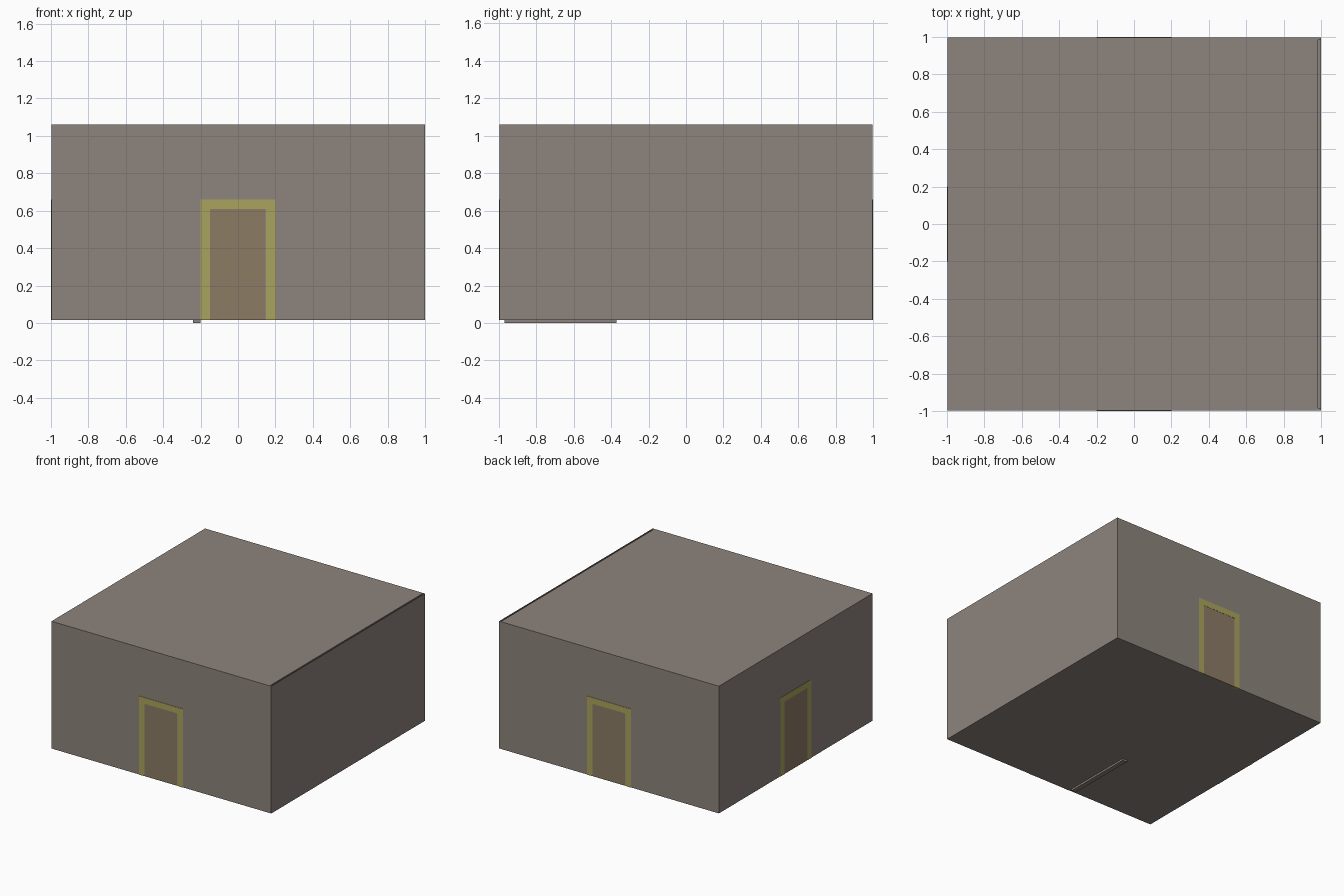
import bpy
from math import radians
from mathutils import Matrix

if "Cube" in bpy.data.objects:
    bpy.data.objects.remove(bpy.data.objects["Cube"])


def material(name, color):
    m = bpy.data.materials.new(name)
    m.diffuse_color = (*color, 1)
    m.use_nodes = True
    m.node_tree.nodes["Principled BSDF"].inputs["Base Color"].default_value = m.diffuse_color
    return m


STONE = material("stone", (0.27, 0.23, 0.205))
TRIM = material("trim", (0.40, 0.37, 0.11))
WOOD = material("wood", (0.26, 0.20, 0.13))


def box(name, x, y, z, mat, turn=0):
    """Box from axis ranges, turned about the room's vertical axis."""
    bpy.ops.mesh.primitive_cube_add(size=1)
    ob = bpy.context.object
    ob.name = name
    size = [r[1] - r[0] for r in (x, y, z)]
    mid = [(r[0] + r[1]) / 2 for r in (x, y, z)]
    ob.data.transform(Matrix.Rotation(radians(turn), 4, 'Z')
                      @ Matrix.Translation(mid) @ Matrix.Diagonal((*size, 1)))
    ob.data.materials.append(mat)
    return ob


BASE, TOP = 0.015, 1.06
W = 0.997          # outer wall plane on the sides with doors
T = 0.012          # wall thickness

# Room shell: the roof stops just short of the right wall, leaving a slit
box("floor", (-W, 1), (-W, W), (BASE, BASE + T), STONE)
box("roof", (-W, 0.985), (-W, W), (TOP - T, TOP), STONE)
box("right_wall", (0.996, 1), (-W, W), (BASE, TOP), STONE)
box("left_wall", (-W, -W + T), (-W, W), (BASE, TOP), STONE)
box("front_wall", (-W, 1), (-W, -W + T), (BASE, TOP), STONE)
box("back_wall", (-W, 1), (W - T, W), (BASE, TOP), STONE)

# Framed doors on the front, left and back
for side, turn in (("front", 0), ("left", -90), ("back", 180)):
    depth = (-1, -0.98)
    box(side + "_frame_jamb_a", (-0.2, -0.15), depth, (BASE, 0.61), TRIM, turn)
    box(side + "_frame_jamb_b", (0.15, 0.2), depth, (BASE, 0.61), TRIM, turn)
    box(side + "_frame_lintel", (-0.2, 0.2), depth, (0.61, 0.66), TRIM, turn)
    box(side + "_door", (-0.15, 0.145), (-0.9985, -0.98), (BASE, 0.61), WOOD, turn)

# Bar showing through the underside of the floor
box("floor_bar", (-0.24, -0.2), (-0.97, -0.37), (0, 0.04), STONE)
